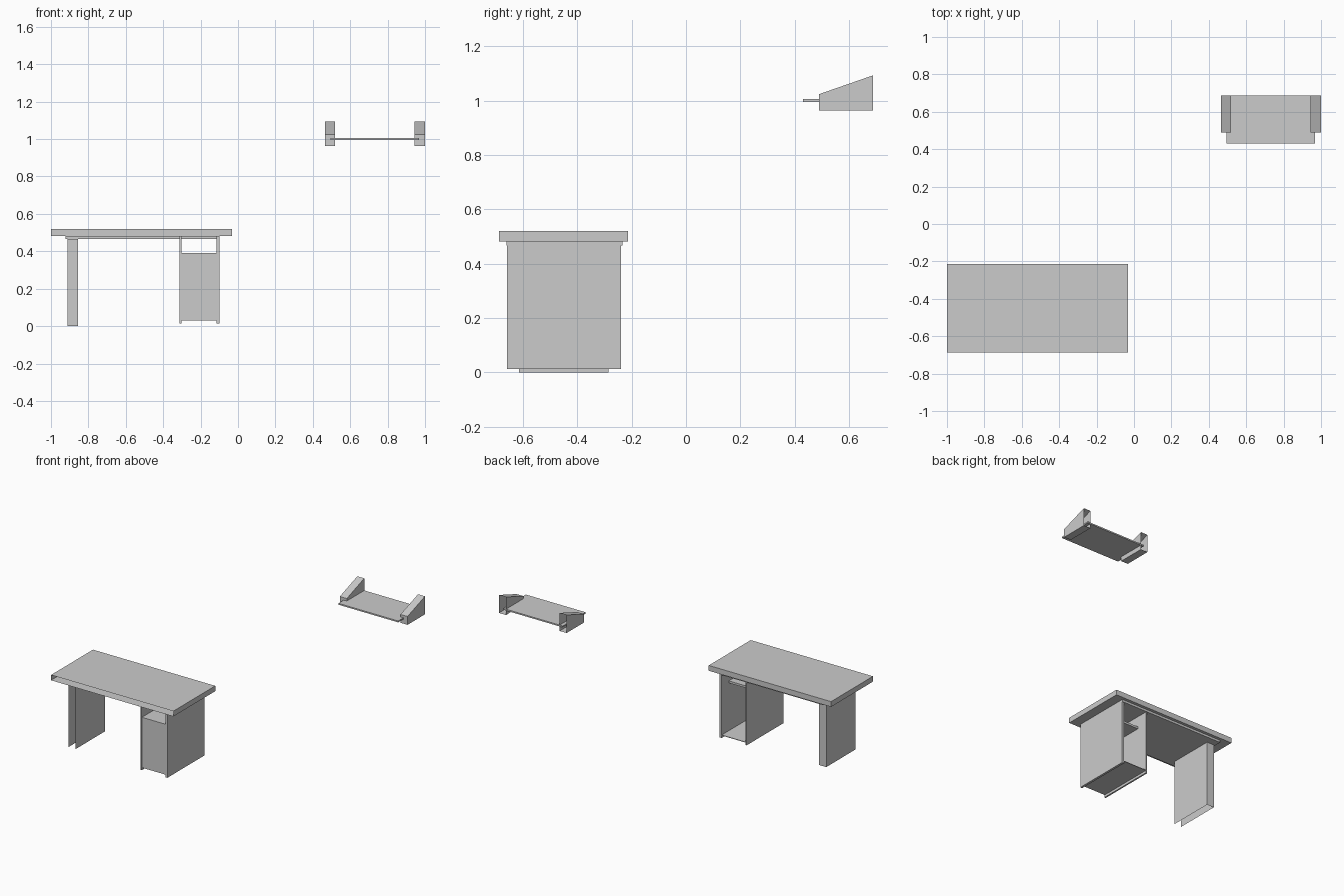
import bpy, bmesh

if "Cube" in bpy.data.objects:
    bpy.data.objects.remove(bpy.data.objects["Cube"])


def prism(name, x, profile, open_sides=()):
    """Extrude a (y, z) profile along x; open_sides lists profile edges left open."""
    bm = bmesh.new()
    a, b = ([bm.verts.new((px, y, z)) for y, z in profile] for px in x)
    n = len(profile)
    bm.faces.new(a)
    bm.faces.new(b[::-1])
    for i in range(n):
        if i not in open_sides:
            j = (i + 1) % n
            bm.faces.new((a[i], b[i], b[j], a[j]))
    bmesh.ops.recalc_face_normals(bm, faces=bm.faces)
    mesh = bpy.data.meshes.new(name)
    bm.to_mesh(mesh)
    bm.free()
    ob = bpy.data.objects.new(name, mesh)
    bpy.context.collection.objects.link(ob)
    return ob


# profile edges of a box, in order
BOTTOM, BACK, TOP, FRONT = range(4)


def box(name, x, y, z, open_sides=()):
    return prism(name, x, [(y[0], z[0]), (y[1], z[0]), (y[1], z[1]), (y[0], z[1])], open_sides)


# desk top: hollow slab, open at the front, with a shallow tray beneath
box("desk_top", (-1.0, -0.031), (-0.688, -0.213), (0.482, 0.52), (FRONT,))
box("under_tray", (-0.923, -0.101), (-0.66, -0.234), (0.466, 0.482), (TOP, FRONT))

# left leg: channel open to the front
box("desk_leg", (-0.912, -0.856), (-0.614, -0.285), (0.0, 0.466), (FRONT, TOP, BOTTOM))

# cabinet: two side walls, floor, door and a short shelf; open at the back
for side, x in (("left", (-0.313, -0.302)), ("right", (-0.115, -0.099))):
    box("cabinet_wall_" + side, x, (-0.658, -0.24), (0.013, 0.482))
inner = (-0.302, -0.115)
box("cabinet_floor", inner, (-0.65, -0.24), (0.03, 0.034))
box("cabinet_door", inner, (-0.655, -0.645), (0.03, 0.376))
box("cabinet_shelf", inner, (-0.655, -0.32), (0.376, 0.391))

# wall shelf: thin board held by two hollow wedge brackets, open at the back
box("wall_shelf_board", (0.495, 0.968), (0.43, 0.688), (0.996, 1.006))
wedge = [(0.49, 0.964), (0.688, 0.964), (0.688, 1.093), (0.49, 1.024)]
for side, x in (("left", (0.464, 0.519)), ("right", (0.945, 1.0))):
    prism("shelf_bracket_" + side, x, wedge, (BACK,))
